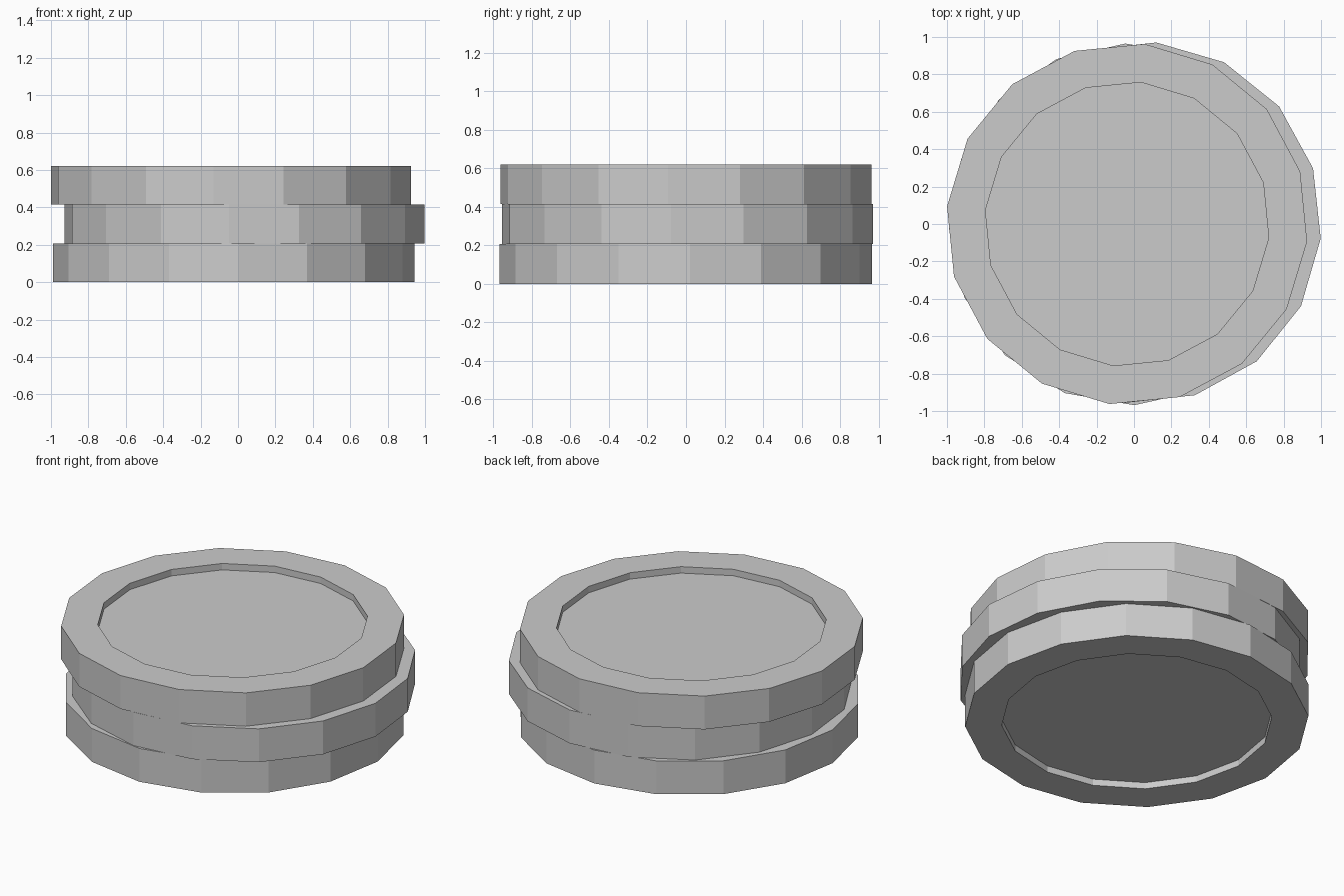
import bpy, bmesh
from math import sin, cos, radians, tau

if "Cube" in bpy.data.objects:
    bpy.data.objects.remove(bpy.data.objects["Cube"])

SIDES = 16
R_OUT, R_IN = 0.967, 0.761
H, RECESS = 0.207, 0.04


def coin(name, x, y, level, turn):
    """Low-poly coin: flat rim, with a recessed disc on both faces."""
    bm = bmesh.new()
    # closed profile from the bottom recess round the rim to the top recess
    profile = [(R_IN, RECESS), (R_IN, 0), (R_OUT, 0),
               (R_OUT, H), (R_IN, H), (R_IN, H - RECESS)]
    rings = []
    for r, z in profile:
        angles = [radians(turn) + tau * i / SIDES for i in range(SIDES)]
        rings.append([bm.verts.new((r * cos(a), r * sin(a), z)) for a in angles])
    for a, b in zip(rings, rings[1:]):
        for i in range(SIDES):
            j = (i + 1) % SIDES
            bm.faces.new((a[i], a[j], b[j], b[i]))
    # recessed floors
    bm.faces.new(rings[0][::-1])
    bm.faces.new(rings[-1])
    bmesh.ops.recalc_face_normals(bm, faces=bm.faces)
    mesh = bpy.data.meshes.new(name)
    bm.to_mesh(mesh)
    bm.free()
    obj = bpy.data.objects.new(name, mesh)
    obj.location = (x, y, level * H)
    bpy.context.collection.objects.link(obj)


# stack of three slightly shifted and turned coins
coin("bottom_coin", -0.022, -0.002, 0, 1.4)
coin("middle_coin", 0.035, 0.007, 1, -5.0)
coin("top_coin", -0.037, 0.0, 2, -5.6)
